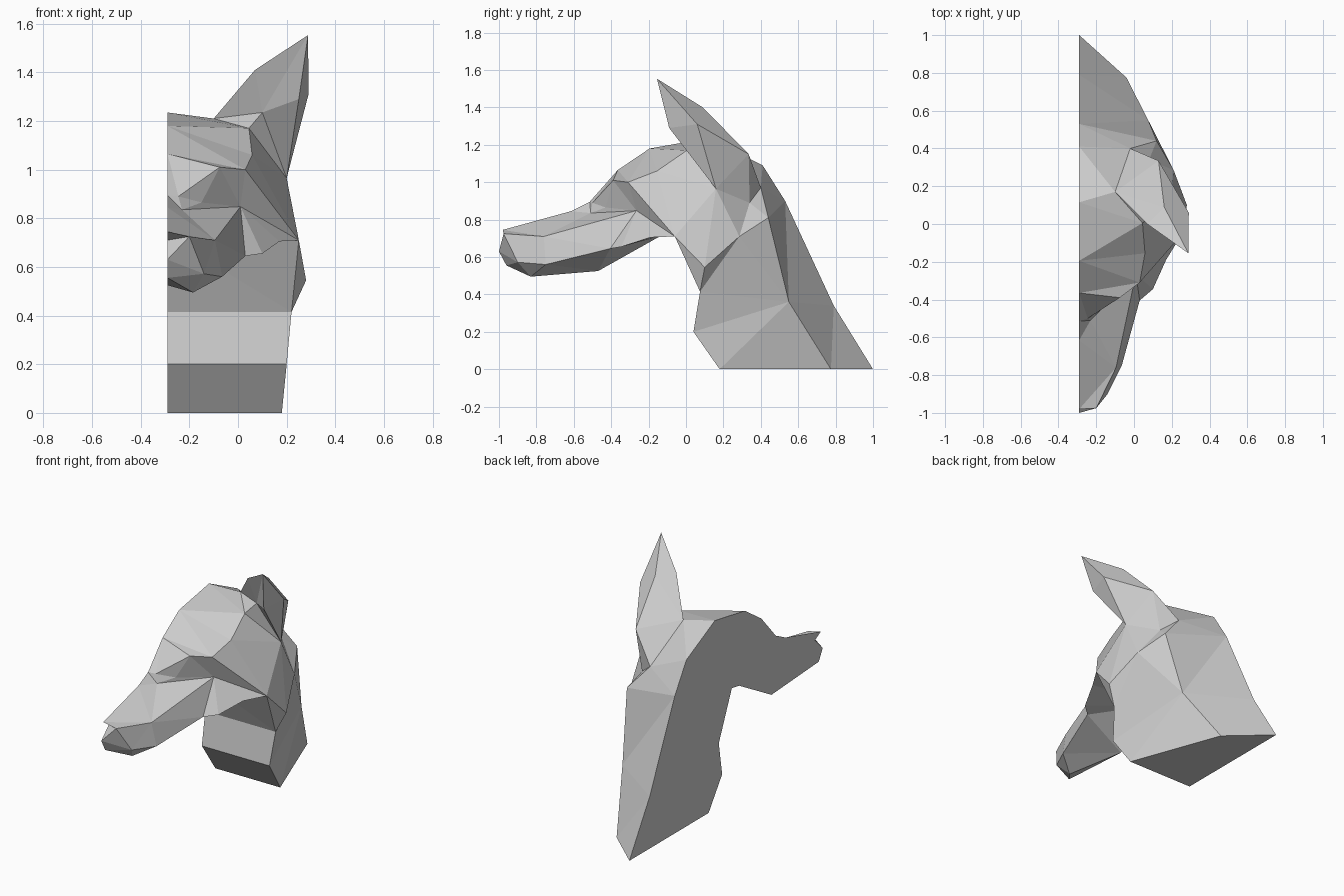
import bpy, bmesh
from mathutils import Vector

cube = bpy.data.objects.get("Cube")
if cube:
    bpy.data.objects.remove(cube, do_unlink=True)

clay = bpy.data.materials.new("clay_grey")
clay.use_nodes = True
clay.diffuse_color = (0.6, 0.6, 0.6, 1)
clay.node_tree.nodes["Principled BSDF"].inputs["Base Color"].default_value = (0.6, 0.6, 0.6, 1)

CUT = -0.29   # plane where the bust is sliced in half

# Centre-line profile (y, z), running clockwise from the front of the base
centre = dict(
    base_front=(.18, 0), chest=(.04, .2), neck_fold=(.075, .415), throat=(-.06, .725),
    gullet=(-.135, .713), jaw=(-.47, .525), chin=(-.96, .555), nose_tip=(-1, .63),
    nostril=(-.92, .71), nose_top=(-.98, .745), bridge=(-.615, .845), stop=(-.515, .895),
    forehead=(-.365, 1.065), crown=(-.195, 1.18), poll=(.115, 1.235), nape=(.41, 1.09),
    neck_back=(.53, .9), shoulder=(.79, .34), base_back=(1, 0))

# Corner points of the outer side, grouped by part
neck_points = dict(
    front_foot=(.18, .18, 0), front_chest=(.2, .04, .2), front_fold=(.22, .075, .415),
    bulge=(.28, .1, .545), back_foot=(-.04, .775, 0), back_low=(.075, .55, .36),
    back_high=(.12, .44, .81), flank=(.21, .285, .71))
head_points = dict(
    brow_in=(-.245, -.5, .89), brow=(-.075, -.39, 1.01), brow_out=(.03, -.31, 1),
    temple=(.058, -.155, 1.06), ear_root=(.045, .005, 1.17), cheek=(.25, -.06, .71),
    eye_in=(-.23, -.51, .835), eye_low=(-.15, -.43, .865), eye_out=(.01, -.265, .848))
muzzle_points = dict(
    nose_side=(-.2, -.975, .725), nose_low=(-.14, -.9, .572), lip_top=(-.095, -.76, .71),
    lip=(-.065, -.75, .56), lip_mid=(.03, -.405, .645), lip_back=(.1, -.345, .655),
    jaw_corner=(.17, -.19, .705), chin_side=(-.185, -.83, .495))
ear_points = dict(
    tip=(.288, -.155, 1.553), rim_out=(.29, .06, 1.31), rim_front=(.25, -.09, 1.29),
    rim_in=(.07, 0, 1.41), ridge=(.16, .09, 1.4), ridge_low=(.13, .335, 1.15),
    inner_foot=(-.1, .17, 1.21), back_tuck=(-.02, .4, .97), low_tuck=(.08, .34, .89),
    hollow=(.1, .05, 1.235), ear_base=(.2, .16, .965))

bm = bmesh.new()
part_tag = bm.faces.layers.int.new("part")
verts = {n: bm.verts.new((CUT, y, z)) for n, (y, z) in centre.items()}
for group in (neck_points, head_points, muzzle_points, ear_points):
    verts.update({n: bm.verts.new(co) for n, co in group.items()})
parts = ["neck", "head", "muzzle", "ear", "cut_face"]


def face(part, corners):
    """Add one face, skipping collapsed ones."""
    if len(set(corners)) > 2:
        f = bm.faces.new(corners)
        f[part_tag] = parts.index(part)


def strip(part, left, right):
    """Join two rails of named points, taking the shorter diagonal each step."""
    a = [verts[n] for n in left.split()]
    b = [verts[n] for n in right.split()]
    i = j = 0
    while i < len(a) - 1 or j < len(b) - 1:
        if j == len(b) - 1:
            step_a = True
        elif i == len(a) - 1:
            step_a = False
        else:
            step_a = (a[i + 1].co - b[j].co).length <= (a[i].co - b[j + 1].co).length
        if step_a:
            face(part, (a[i], a[i + 1], b[j]))
            i += 1
        else:
            face(part, (a[i], b[j + 1], b[j]))
            j += 1


# Neck: throat front, side, flank, nape and base
strip("neck", "base_front chest neck_fold throat", "front_foot front_chest front_fold cheek")
strip("neck", "front_fold bulge ear_base", "cheek")
strip("neck", "front_foot front_chest front_fold bulge ear_base", "back_foot back_low flank")
strip("neck", "back_low flank ear_base", "back_low back_high low_tuck")
strip("neck", "back_high low_tuck", "back_tuck")
strip("neck", "back_foot back_low back_high back_tuck", "base_back shoulder neck_back nape")
face("neck", [verts[n] for n in ("base_front", "front_foot", "back_foot", "base_back")])

# Head: top of the skull, cheek and eye socket
strip("head", "stop forehead crown poll nape",
      "brow_in brow brow_out temple ear_root inner_foot back_tuck")
strip("head", "eye_out brow_out temple ear_root", "jaw_corner cheek ear_base")
strip("head", "brow_in brow brow_out", "eye_in eye_low eye_out")

# Muzzle: bridge, side, underside and nose
strip("muzzle", "nose_top bridge eye_in eye_low eye_out", "nose_side lip_top eye_out")
strip("muzzle", "bridge stop", "eye_in brow_in")
strip("muzzle", "nose_side lip_top eye_out", "nose_low lip lip_mid lip_back jaw_corner")
strip("muzzle", "chin chin_side jaw gullet throat",
      "nose_low lip lip_mid lip_back jaw_corner cheek")
strip("muzzle", "chin jaw", "chin_side")
strip("muzzle", "nose_top nostril nose_tip chin", "nose_side nose_low")

# Ear: outer shell, back, front rim and hollow
strip("ear", "ear_base rim_out tip", "low_tuck ridge_low ridge tip")
strip("ear", "tip ridge ridge_low", "tip rim_in inner_foot")
strip("ear", "inner_foot back_tuck low_tuck", "ridge_low")
strip("ear", "tip rim_out ear_base", "rim_front")
strip("ear", "tip rim_front ear_base", "hollow")
strip("ear", "tip rim_in inner_foot ear_root ear_base", "hollow")

# Flat slice along the centre line
face("cut_face", [verts[n] for n in centre])

bmesh.ops.recalc_face_normals(bm, faces=bm.faces[:])

# Split the closed shell into one object per part
for index, name in enumerate(parts):
    piece = bm.copy()
    tag = piece.faces.layers.int["part"]
    others = [f for f in piece.faces if f[tag] != index]
    bmesh.ops.delete(piece, geom=others, context='FACES')
    piece.faces.layers.int.remove(tag)
    mesh = bpy.data.meshes.new(name)
    piece.to_mesh(mesh)
    piece.free()
    mesh.materials.append(clay)
    bpy.context.collection.objects.link(bpy.data.objects.new(name, mesh))
bm.free()
